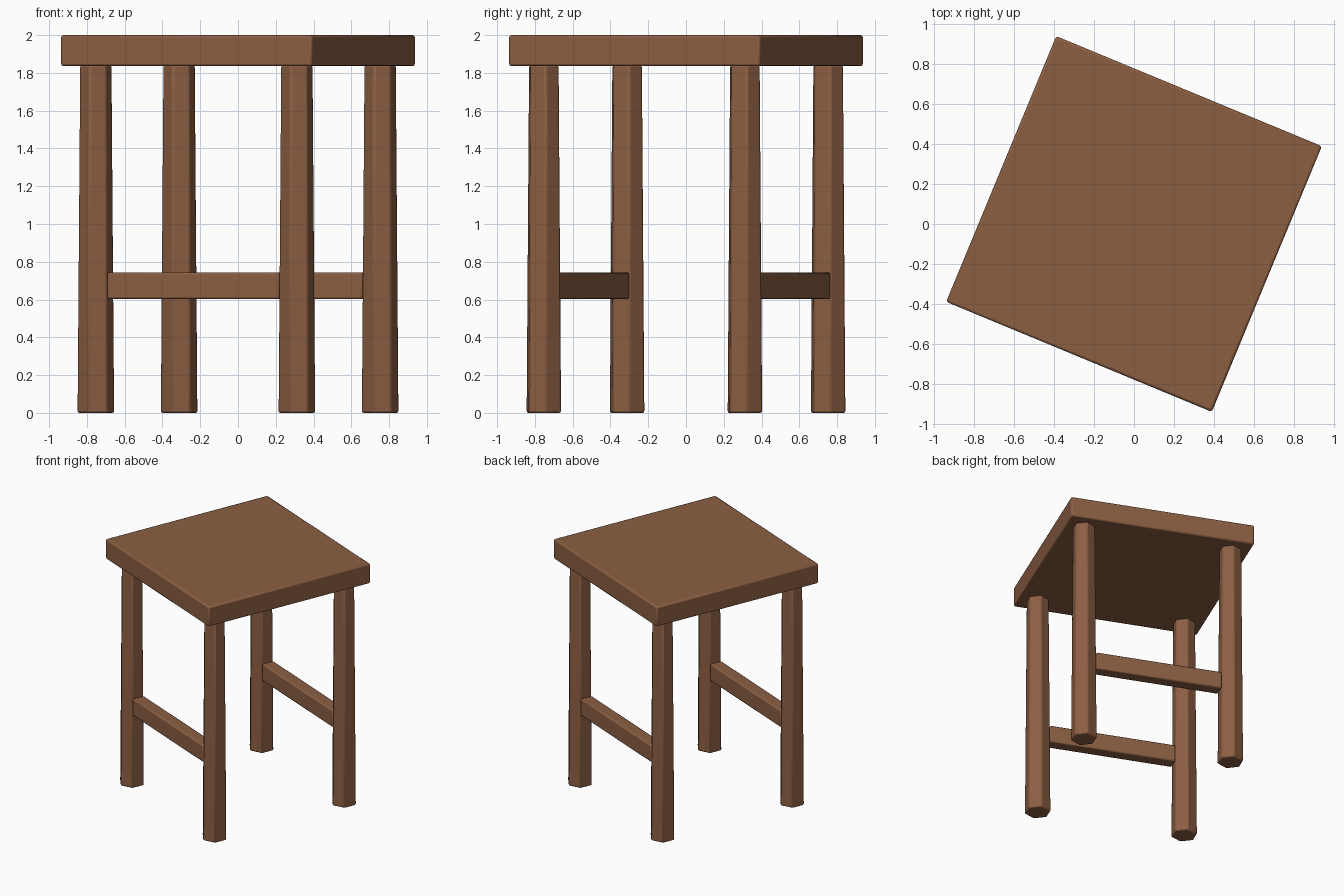
import bpy
from math import radians
from mathutils import Matrix

if "Cube" in bpy.data.objects:
    bpy.data.objects.remove(bpy.data.objects["Cube"])

TURN = Matrix.Rotation(radians(-22.5), 4, 'Z')   # whole stool is turned
LEG = 0.576                                      # leg offset from centre

wood = bpy.data.materials.new("brown_wood")
wood.diffuse_color = (0.26, 0.113, 0.055, 1)
wood.use_nodes = True
wood.node_tree.nodes["Principled BSDF"].inputs["Base Color"].default_value = wood.diffuse_color


def finish(name, bevel):
    ob = bpy.context.object
    ob.name = name
    ob.data.materials.append(wood)
    bpy.ops.object.transform_apply(location=False, rotation=False, scale=True)
    ob.matrix_world = TURN @ Matrix.Translation(ob.location)
    mod = ob.modifiers.new("soft_edges", 'BEVEL')
    mod.width = bevel
    mod.segments = 2
    bpy.ops.object.shade_smooth_by_angle(angle=radians(30))


def box(name, size, loc, bevel=0.012):
    bpy.ops.mesh.primitive_cube_add(size=1, location=loc)
    bpy.context.object.scale = size
    finish(name, bevel)


# Seat slab
box("seat", (1.44, 1.44, 0.164), (0, 0, 1.918))

# Four tapered six-sided legs
for y, row in ((-LEG, "front"), (LEG, "back")):
    for x, side in ((-LEG, "left"), (LEG, "right")):
        bpy.ops.mesh.primitive_cone_add(vertices=6, radius1=0.1, radius2=0.086,
                                        depth=1.84, location=(x, y, 0.92))
        finish(f"{row}_{side}_leg", 0.01)

    # Rung joining the left and right leg of this row
    box(f"{row}_rung", (0.985, 0.1, 0.14), (0, y, 0.673), 0.01)
